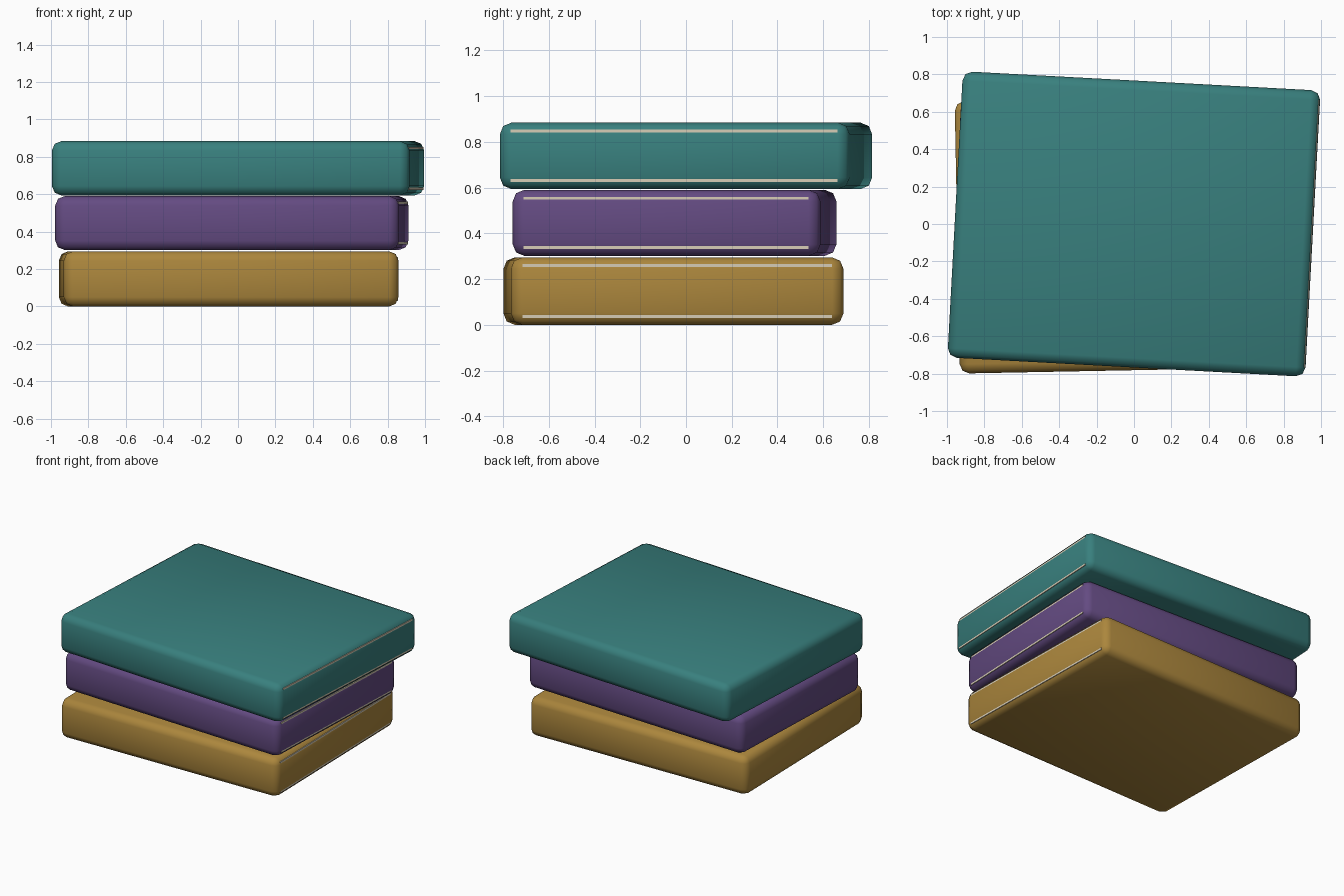
import bpy
from math import radians

if "Cube" in bpy.data.objects:
    bpy.data.objects.remove(bpy.data.objects["Cube"], do_unlink=True)

BEVEL = 0.05


def make_material(name, rgb):
    mat = bpy.data.materials.new(name)
    mat.use_nodes = True
    colour = (*rgb, 1.0)
    mat.diffuse_color = colour
    bsdf = next(n for n in mat.node_tree.nodes if n.type == "BSDF_PRINCIPLED")
    bsdf.inputs["Base Color"].default_value = colour
    bsdf.inputs["Roughness"].default_value = 0.8
    return mat


def make_box(name, size, location, mat):
    bpy.ops.mesh.primitive_cube_add(size=1, location=location)
    box = bpy.context.object
    box.name = name
    box.scale = size
    bpy.ops.object.transform_apply(location=False, rotation=False, scale=True)
    box.data.materials.append(mat)
    return box


def make_book(name, x, y, bottom, top, width, depth, turn, mat):
    height = top - bottom
    middle = (bottom + top) / 2

    # Rounded cover
    cover = make_box(name + "_cover", (width, depth, height), (x, y, middle), mat)
    cover.rotation_euler.z = radians(turn)
    bevel = cover.modifiers.new("rounded_edges", "BEVEL")
    bevel.width = BEVEL
    bevel.segments = 2
    bpy.ops.object.shade_smooth()

    # Page block, just breaking through the rounded edges on the +x side
    size = (width - 0.1, depth - 2 * BEVEL, height - 0.06)
    pages = make_box(name + "_pages", size, (0, 0, 0), paper)
    pages.parent = cover
    pages.location.x = (width - size[0]) / 2 - 0.003


paper = make_material("cream_paper", (0.68, 0.61, 0.47))
gold = make_material("ochre_cover", (0.41, 0.24, 0.046))
purple = make_material("purple_cover", (0.127, 0.07, 0.223))
teal = make_material("teal_cover", (0.04, 0.215, 0.208))

# Stack of three books, each turned a little
make_book("lower_book", -0.05, -0.055, 0.0, 0.295, 1.79, 1.455, 1.1, gold)
make_book("middle_book", -0.033, -0.05, 0.302, 0.59, 1.84, 1.347, -2.3, purple)
make_book("upper_book", 0.0, 0.0, 0.594, 0.884, 1.915, 1.532, -3.1, teal)
